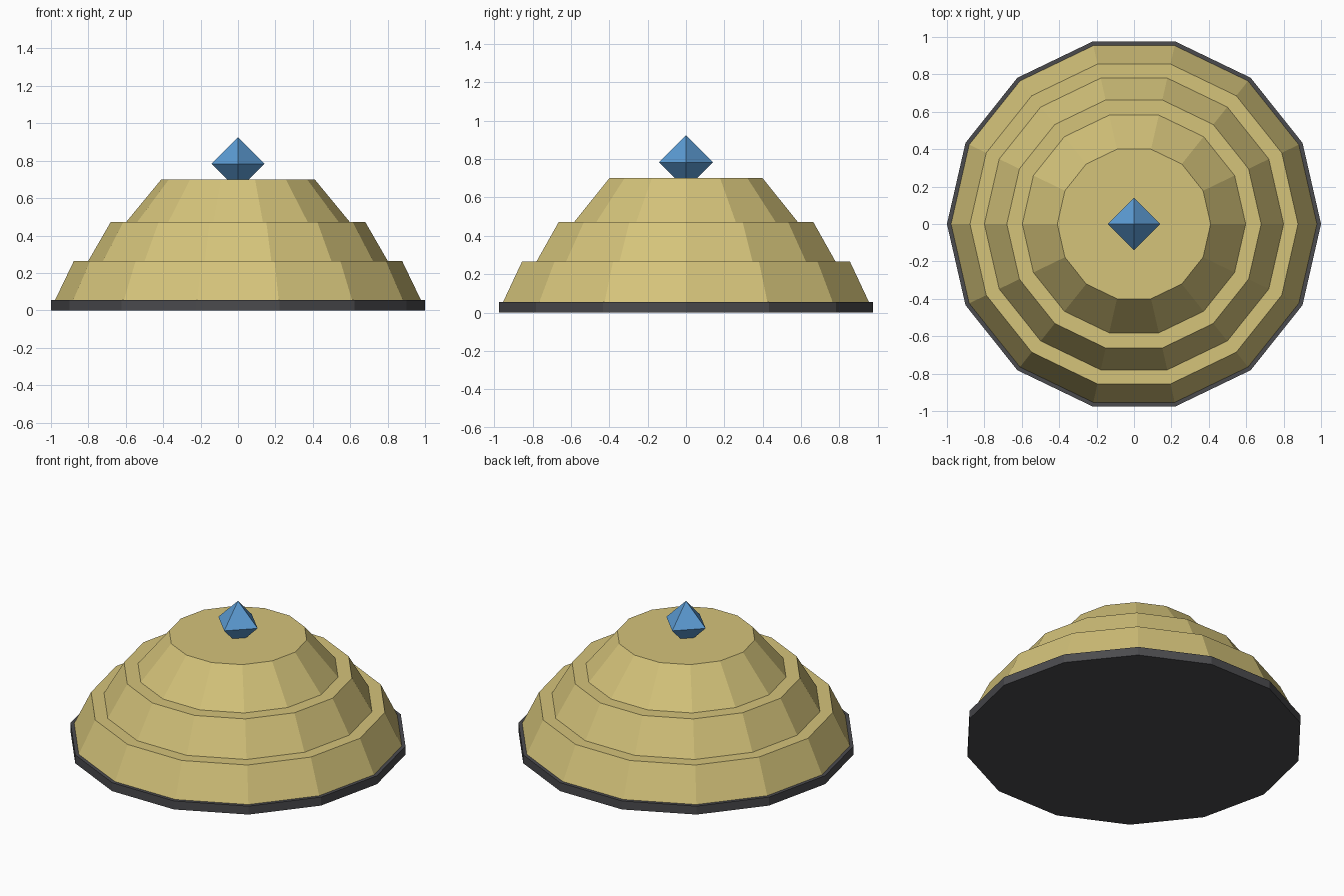
import bpy, bmesh
from math import cos, sin, tau

if "Cube" in bpy.data.objects:
    bpy.data.objects.remove(bpy.data.objects["Cube"])


def material(name, rgb):
    m = bpy.data.materials.new(name)
    m.diffuse_color = (*rgb, 1)
    m.use_nodes = True
    m.node_tree.nodes["Principled BSDF"].inputs["Base Color"].default_value = m.diffuse_color
    return m


def lathe(name, profile, sides, mat):
    """Flat-shaded turned solid; radius 0 in the profile makes a point."""
    bm = bmesh.new()
    rings = []
    for r, z in profile:
        if r == 0:
            rings.append([bm.verts.new((0, 0, z))] * sides)
        else:
            rings.append([bm.verts.new((r * cos(tau * i / sides), r * sin(tau * i / sides), z))
                          for i in range(sides)])
    for a, b in zip(rings, rings[1:]):
        for i in range(sides):
            j = (i + 1) % sides
            bm.faces.new(list(dict.fromkeys((a[i], a[j], b[j], b[i]))))
    for ring in (rings[0], rings[-1]):
        if ring[0] is not ring[1]:
            bm.faces.new(ring)
    bmesh.ops.recalc_face_normals(bm, faces=bm.faces)
    mesh = bpy.data.meshes.new(name)
    bm.to_mesh(mesh)
    bm.free()
    mesh.materials.append(mat)
    obj = bpy.data.objects.new(name, mesh)
    bpy.context.collection.objects.link(obj)
    return obj


sand = material("sand", (0.66, 0.546, 0.195))
grey = material("dark grey", (0.07, 0.07, 0.076))
blue = material("blue", (0.107, 0.332, 0.658))

# Thin dark plate under everything
lathe("base_plate", [(1, 0), (1, 0.055)], 14, grey)

# Three sloping tiers with flat ledges between them
lathe("stepped_dome", [(0.978, 0.055), (0.877, 0.265), (0.80, 0.265),
                       (0.68, 0.473), (0.597, 0.473), (0.41, 0.70)], 14, sand)

# Octahedral gem sunk slightly into the top
lathe("gem", [(0, 0.642), (0.1415, 0.783), (0, 0.924)], 4, blue)
